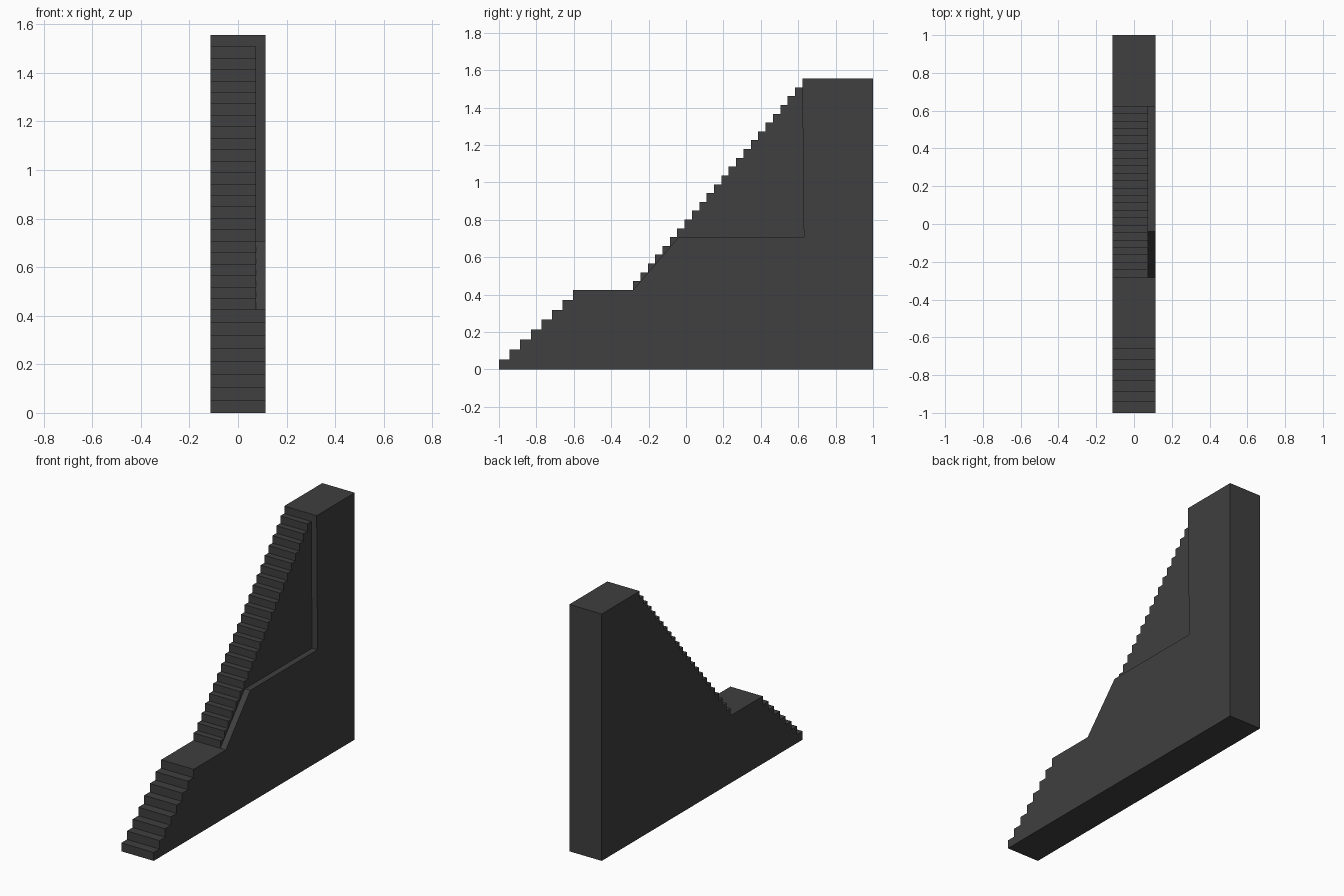
import bpy, bmesh

if "Cube" in bpy.data.objects:
    bpy.data.objects.remove(bpy.data.objects["Cube"])

HALF_W = 0.113      # half width of the staircase
RECESS_X = 0.075    # inner plane of the side recess
LANDING_Z = 0.425
TOP_Z = 1.555


def prism(name, profile, x0, x1):
    """Extrude a (y, z) profile from x0 to x1."""
    bm = bmesh.new()
    face = bm.faces.new([bm.verts.new((x0, y, z)) for y, z in profile])
    ext = bmesh.ops.extrude_face_region(bm, geom=[face])
    verts = [v for v in ext["geom"] if isinstance(v, bmesh.types.BMVert)]
    bmesh.ops.translate(bm, verts=verts, vec=(x1 - x0, 0, 0))
    bmesh.ops.recalc_face_normals(bm, faces=bm.faces)
    mesh = bpy.data.meshes.new(name)
    bm.to_mesh(mesh)
    bm.free()
    obj = bpy.data.objects.new(name, mesh)
    bpy.context.collection.objects.link(obj)
    return obj


def flight(y0, y1, z0, z1, count):
    """Sawtooth of count risers, the first at y0 and the last at y1."""
    run, rise = (y1 - y0) / (count - 1), (z1 - z0) / count
    pts = []
    for i in range(count):
        y = y0 + run * i
        pts += [(y, z0 + rise * i), (y, z0 + rise * (i + 1))]
    return pts


# Whole side profile: lower flight, landing, upper flight, top platform
profile = flight(-1.0, -0.603, 0.0, LANDING_Z, 8)
profile += flight(-0.283, 0.622, LANDING_Z, TOP_Z, 24)
profile += [(1.0, TOP_Z), (1.0, 0.0)]
stairs = prism("staircase", profile, -HALF_W, HALF_W)

# Recess beside the upper flight, leaving a sloped and level ledge
recess = prism("recess_cutter", [
    (-0.283, LANDING_Z), (-0.04, 0.707), (0.63, 0.707),
    (0.622, 1.508), (0.5, 1.75), (-0.4, 1.0)], RECESS_X, 0.3)
recess.hide_render = True

mod = stairs.modifiers.new("recess", 'BOOLEAN')
mod.operation = 'DIFFERENCE'
mod.solver = 'EXACT'
mod.object = recess
bpy.context.view_layer.objects.active = stairs
stairs.select_set(True)
bpy.ops.object.modifier_apply(modifier=mod.name)
bpy.data.objects.remove(recess)

# Dark stone colour
mat = bpy.data.materials.new("dark_stone")
mat.diffuse_color = (0.05, 0.05, 0.05, 1)
mat.use_nodes = True
mat.node_tree.nodes["Principled BSDF"].inputs["Base Color"].default_value = mat.diffuse_color
stairs.data.materials.clear()
stairs.data.materials.append(mat)
